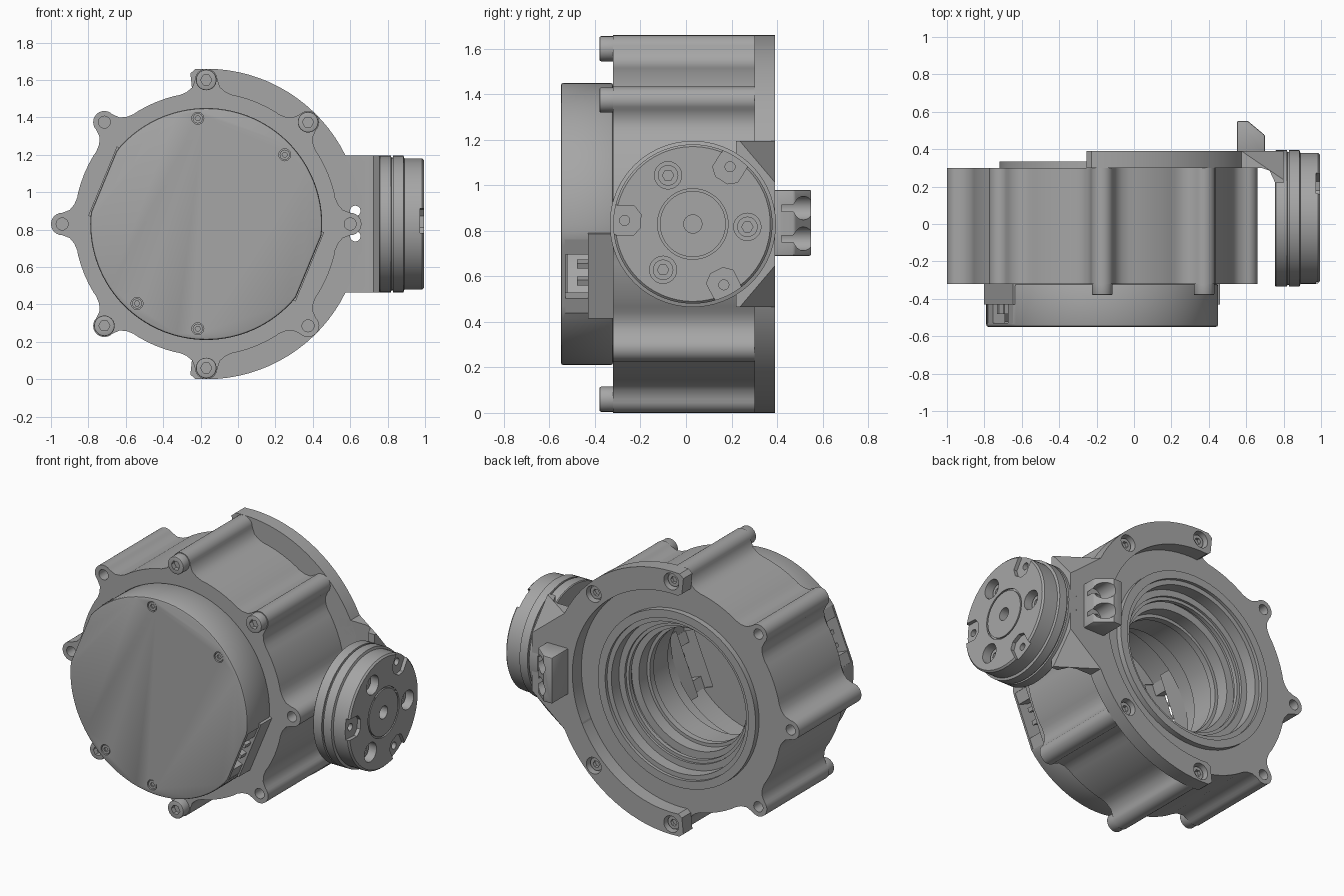
import bpy, bmesh
from math import sin, cos, pi, radians, sqrt
from mathutils import Vector, Matrix

if "Cube" in bpy.data.objects:
    bpy.data.objects.remove(bpy.data.objects["Cube"], do_unlink=True)

grey = bpy.data.materials.new("machined_grey")
grey.use_nodes = True
COLOUR = (0.38, 0.38, 0.38, 1)
grey.diffuse_color = COLOUR
grey.node_tree.nodes["Principled BSDF"].inputs["Base Color"].default_value = COLOUR

CX, CZ = -0.17, 0.83          # main axis, running along y
HUB = Vector((0, 0.03, 0.83))  # side hub axis, running along x
AXIS = Vector((CX, 0, CZ))
Y, X = Vector((0, 1, 0)), Vector((1, 0, 0))


def make(name, bm):
    bmesh.ops.remove_doubles(bm, verts=bm.verts, dist=1e-5)
    bmesh.ops.recalc_face_normals(bm, faces=bm.faces)
    mesh = bpy.data.meshes.new(name)
    bm.to_mesh(mesh)
    bm.free()
    mesh.materials.append(grey)
    obj = bpy.data.objects.new(name, mesh)
    bpy.context.collection.objects.link(obj)
    return obj


def lathe(name, profile, origin=AXIS, axis=Y, n=64):
    """Revolve a closed (radius, height) profile about an axis."""
    bm = bmesh.new()
    frame = Matrix.Translation(origin) @ axis.to_track_quat('Z', 'Y').to_matrix().to_4x4()
    rings = [[bm.verts.new(frame @ Vector((r * cos(2 * pi * i / n), r * sin(2 * pi * i / n), h)))
              for i in range(n)] if r > 0 else [bm.verts.new(frame @ Vector((0, 0, h)))]
             for r, h in profile]
    for a, b in zip(rings, rings[1:] + rings[:1]):
        for i in range(n):
            quad = [a[i % len(a)], a[(i + 1) % len(a)], b[(i + 1) % len(b)], b[i % len(b)]]
            quad = list(dict.fromkeys(quad))
            if len(quad) > 2:
                bm.faces.new(quad)
    return make(name, bm)


def rod(name, r, h0, h1, origin, axis=Y, n=24):
    return lathe(name, [(0, h0), (r, h0), (r, h1), (0, h1)], origin, axis, n)


def prism(name, points, h0, h1, place):
    """Extrude a 2D outline from h0 to h1; place maps (a, b, h) to world."""
    bm = bmesh.new()
    lo = [bm.verts.new(place(a, b, h0)) for a, b in points]
    hi = [bm.verts.new(place(a, b, h1)) for a, b in points]
    bm.faces.new(lo)
    bm.faces.new(hi)
    for i in range(len(lo)):
        j = (i + 1) % len(lo)
        bm.faces.new([lo[i], lo[j], hi[j], hi[i]])
    return make(name, bm)


def along_y(a, b, h):
    return (CX + a, h, CZ + b)


def polar(r, deg):
    return (r * cos(radians(deg)), r * sin(radians(deg)))


def apply(obj, mod):
    bpy.context.view_layer.objects.active = obj
    bpy.ops.object.modifier_apply(modifier=mod.name)


def cut(obj, *cutters):
    for c in cutters:
        mod = obj.modifiers.new("cut", 'BOOLEAN')
        mod.operation, mod.solver, mod.object = 'DIFFERENCE', 'EXACT', c
        apply(obj, mod)
        bpy.data.objects.remove(c, do_unlink=True)


def bevel(obj, width, segments=2):
    mod = obj.modifiers.new("bevel", 'BEVEL')
    mod.width, mod.segments, mod.limit_method, mod.angle_limit = width, segments, 'ANGLE', radians(50)
    apply(obj, mod)


def on_ring(deg, r=0.77):
    a, b = polar(r, deg)
    return Vector((CX + a, 0, CZ + b))


# Main housing: round barrel with eight screw lobes
outline = []
for k in range(8):
    lobe = [(0.69, -0.14), (0.705, -0.105), (0.73, -0.075)]
    tip = [(0.77 + 0.06 * cos(radians(t)), 0.06 * sin(radians(t))) for t in range(-90, 91, 15)]
    shape = lobe + tip + [(r, -t) for r, t in reversed(lobe)]
    c, s = polar(1, 45 * k)
    outline += [(r * c - t * s, r * s + t * c) for r, t in shape]
    outline += [polar(0.705, 45 * k + d) for d in (14, 18, 22.5, 27, 31)]
housing = prism("housing", outline, -0.32, 0.30, along_y)
cut(housing, lathe("bore", [(0, 0.4), (0.47, 0.4), (0.47, 0.24), (0.43, 0.24), (0.43, 0.17),
                            (0.38, 0.17), (0.38, -0.12), (0.5, -0.12), (0.5, -0.4), (0, -0.4)]))
for k in range(8):
    cut(housing, rod("hole", 0.032, -0.4, -0.25, on_ring(45 * k)),
        rod("hole", 0.032, 0.22, 0.4, on_ring(45 * k)))

# Raised bearing rim and inner retaining rings
lathe("rear_rim", [(0.47, 0.29), (0.55, 0.29), (0.55, 0.335), (0.5, 0.335), (0.5, 0.315), (0.47, 0.315)])
lathe("retaining_ring", [(0.41, 0.2), (0.45, 0.2), (0.45, 0.225), (0.41, 0.225)])
lathe("inner_ring", [(0.36, 0.05), (0.39, 0.05), (0.39, 0.09), (0.36, 0.09)])

# Front cover with two flats, each opened for a socket
FLATS = (157.5, -22.5)
cover_outline = []
for i in range(120):
    r = 0.62
    for f in FLATS:
        c = cos(radians(3 * i - f))
        if c > 0.9:
            r = min(r, 0.593 / c)
    cover_outline.append(polar(r, 3 * i))
cover = prism("front_cover", cover_outline, -0.55, -0.32, along_y)
bevel(cover, 0.012)
cut(cover, rod("hollow", 0.55, -0.52, -0.3, AXIS, n=64))


def flat_frame(deg):
    c, s = polar(1, deg)
    return lambda u, t, h: along_y(u * c - t * s, u * s + t * c, h)


def box(name, u0, u1, t0, t1, h0, h1, place):
    return prism(name, [(u0, t0), (u1, t0), (u1, t1), (u0, t1)], h0, h1, place)


for f, side in zip(FLATS, ("right", "left")):
    place = flat_frame(f)
    cut(cover, box("window", 0.45, 0.7, -0.18, 0.17, -0.53, -0.36, place))
    box(side + "_socket_base", 0.5, 0.6, -0.2, 0.2, -0.43, -0.32, place)
    for t in (-0.18, 0.1):
        box(side + "_socket_wall", 0.52, 0.59, t, t + 0.07, -0.53, -0.42, place)
    for t in (-0.05, 0.03):
        box(side + "_socket_pin", 0.54, 0.585, t, t + 0.025, -0.48, -0.42, place)

# Cover screws
for x, z in ((-0.215, 1.395), (0.25, 1.2), (-0.54, 0.405), (-0.215, 0.27)):
    at = Vector((x, 0, z))
    cut(cover, rod("recess", 0.032, -0.6, -0.535, at))
    screw = rod("cover_screw", 0.027, -0.546, -0.53, at)
    cut(screw, rod("hex", 0.014, -0.6, -0.536, at, n=6))

# Long housing bolts with hex sockets
for deg in (90, 45, 225, 270):
    bolt = rod("housing_bolt", 0.055, -0.38, -0.27, on_ring(deg), n=32)
    bevel(bolt, 0.006)
    cut(bolt, rod("hex", 0.03, -0.5, -0.35, on_ring(deg), n=6))

# Rear half-ring flange
ring = [polar(0.81, -96), *[polar(0.83, d) for d in range(-94, 95, 4)], polar(0.81, 96),
        polar(0.71, 96), *[polar(0.69, d) for d in range(94, -95, -4)], polar(0.71, -96)]
flange = prism("rear_flange", ring, 0.30, 0.39, along_y)
for deg in (90, 45, -45, -90):
    cut(flange, rod("counterbore", 0.052, 0.34, 0.5, on_ring(deg, 0.765)))
    bolt = rod("flange_bolt", 0.04, 0.3, 0.365, on_ring(deg, 0.765))
    cut(bolt, rod("hex", 0.022, 0.345, 0.5, on_ring(deg, 0.765), n=6))

# Bracket carrying the side hub, with sloped rear corners
bracket = prism("hub_bracket", [(0.45, 0.3), (0.68, 0.3), (0.725, 0.285), (0.755, 0.22),
                                (0.8, 0.22), (0.8, 0.39), (0.45, 0.39)],
                0.465, 1.195, lambda a, b, h: (a, b, h))
bm = bmesh.new()
bm.from_mesh(bracket.data)
for s in (1, -1):
    p, q, r = [Vector((x, y, CZ + s * z)) for x, y, z in
               ((0.575, 0.39, 0.365), (0.78, 0.39, 0.2), (0.78, 0.25, 0.365))]
    normal = (q - p).cross(r - p)
    normal *= 1 if normal.y > 0 else -1
    geom = bm.verts[:] + bm.edges[:] + bm.faces[:]
    bmesh.ops.bisect_plane(bm, geom=geom, plane_co=p, plane_no=normal, clear_outer=True)
    bmesh.ops.holes_fill(bm, edges=[e for e in bm.edges if e.is_boundary])
bmesh.ops.recalc_face_normals(bm, faces=bm.faces)
bm.to_mesh(bracket.data)
bm.free()
cut(bracket, rod("clearance", 0.69, 0.2, 0.5, AXIS, n=90))

# Wedge block with two ports
wedge = prism("port_block", [(0.55, 0.38), (0.70, 0.38), (0.70, 0.475), (0.61, 0.55), (0.55, 0.55)],
              0.69, 0.98, lambda a, b, h: (a, b, h))
bevel(wedge, 0.008)
for z in (0.9, 0.765):
    cut(wedge, rod("port", 0.052, 0.42, 0.7, Vector((0.65, 0, z))))
    for part in (wedge, bracket, flange):
        cut(part, rod("passage", 0.028, 0.2, 0.7, Vector((0.627, 0, z))))

# Side hub
hub = lathe("side_hub", [(0, 0.755), (0.36, 0.755), (0.365, 0.76), (0.365, 0.818), (0.355, 0.82),
                         (0.355, 0.828), (0.365, 0.83), (0.365, 0.885), (0.35, 0.89), (0.35, 0.985),
                         (0.34, 0.995), (0, 0.995)], HUB, X, 96)
cut(hub, rod("centre_hole", 0.04, 0.93, 1.1, HUB, X),
    lathe("groove", [(0.145, 0.985), (0.155, 0.985), (0.155, 1.1), (0.145, 1.1)], HUB, X))
for k in range(3):
    a, b = polar(0.24, 120 * k - 3)
    at = HUB + Vector((0, a, b))
    cut(hub, rod("counterbore", 0.06, 0.93, 1.1, at, X))
    bolt = rod("hub_bolt", 0.045, 0.9, 0.95, at, X)
    cut(bolt, rod("hex", 0.025, 0.93, 1.1, at, X, 6))
    c, s = polar(1, 120 * k + 57)
    pocket = [(0.23, -0.03), (0.26, -0.065), (0.4, -0.065), (0.4, 0.065), (0.26, 0.065), (0.23, 0.03)]
    cut(hub, prism("pocket", pocket, 0.972, 1.1,
                   lambda u, t, h: (h, HUB.y + u * c - t * s, HUB.z + u * s + t * c)),
        rod("pin_hole", 0.022, 0.92, 1.1, HUB + Vector((0, 0.3 * c, 0.3 * s)), X))

# Smooth round surfaces while keeping machined edges sharp
for obj in bpy.context.scene.objects:
    obj.select_set(obj.type == 'MESH')
bpy.context.view_layer.objects.active = housing
bpy.ops.object.shade_smooth_by_angle(angle=radians(30))
